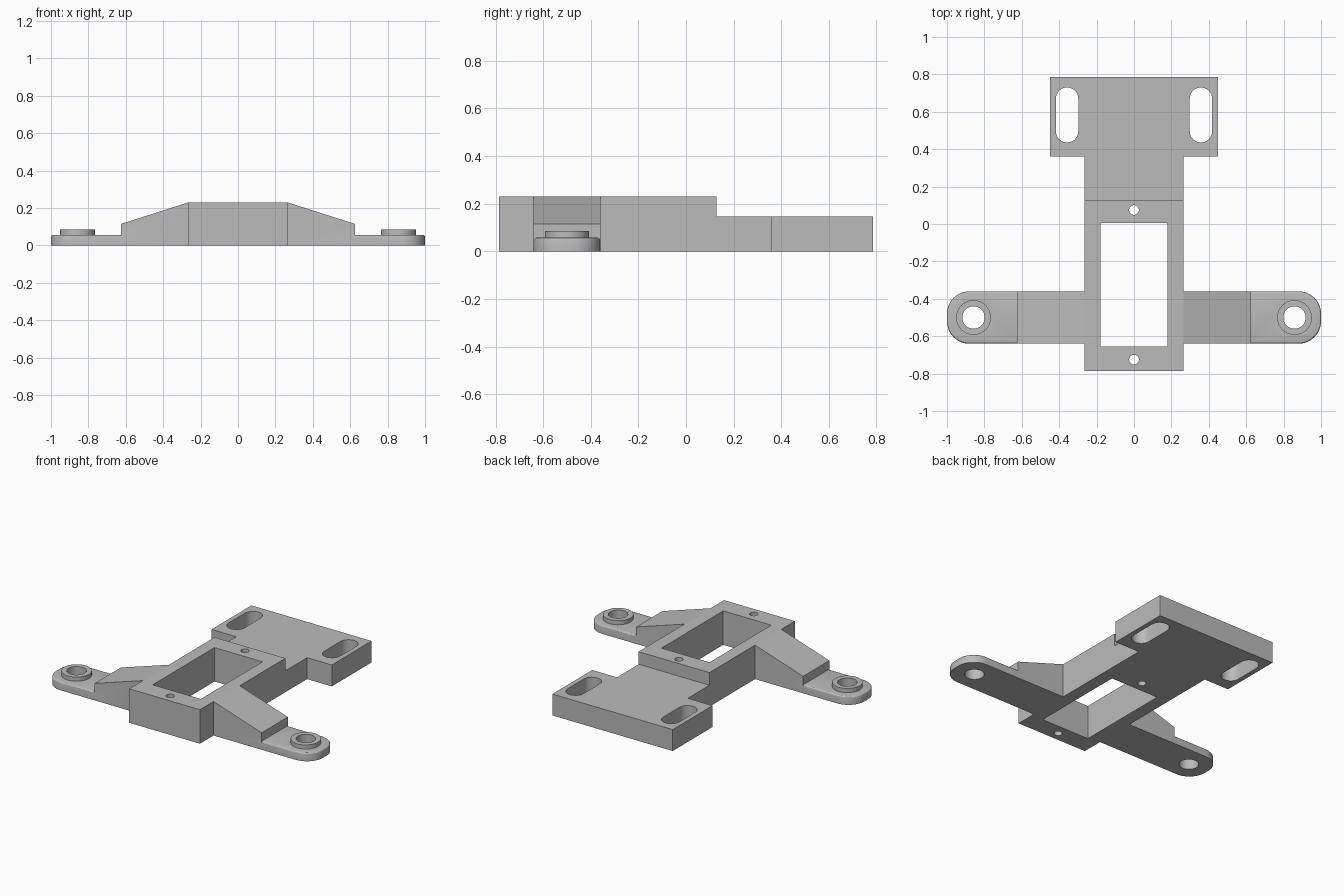
import bpy
import bmesh
from math import pi, cos, sin

if "Cube" in bpy.data.objects:
    bpy.data.objects.remove(bpy.data.objects["Cube"], do_unlink=True)

grey = bpy.data.materials.new("plain grey")
grey.use_nodes = True
colour = (0.5, 0.5, 0.5, 1)
grey.diffuse_color = colour
grey.node_tree.nodes["Principled BSDF"].inputs["Base Color"].default_value = colour


def prism(name, outline, low, high, along="z", round_top=0):
    """Extrude a flat outline along z, or along y for a side profile."""
    bm = bmesh.new()
    place = (lambda a, b, h: (a, b, h)) if along == "z" else (lambda a, b, h: (a, h, b))
    bottom = bm.faces.new([bm.verts.new(place(a, b, low)) for a, b in outline])
    geom = bmesh.ops.extrude_face_region(bm, geom=[bottom])["geom"]
    for v in geom:
        if isinstance(v, bmesh.types.BMVert):
            v.co["xyz".index(along)] = high
    if round_top:
        edges = [e for e in geom if isinstance(e, bmesh.types.BMEdge)]
        bmesh.ops.bevel(bm, geom=edges, offset=round_top, segments=3,
                        profile=0.5, affect='EDGES')
    bmesh.ops.recalc_face_normals(bm, faces=bm.faces)
    mesh = bpy.data.meshes.new(name)
    bm.to_mesh(mesh)
    bm.free()
    mesh.materials.append(grey)
    obj = bpy.data.objects.new(name, mesh)
    bpy.context.collection.objects.link(obj)
    return obj


def rect(x0, x1, y0, y1):
    return [(x0, y0), (x1, y0), (x1, y1), (x0, y1)]


def arc(x, y, r, start, end, steps):
    return [(x + r * cos(start + (end - start) * i / steps),
             y + r * sin(start + (end - start) * i / steps)) for i in range(steps + 1)]


def circle(x, y, r, steps=48):
    return arc(x, y, r, 0, 2 * pi, steps)[:-1]


def flip(points, side):
    return [(x * side, y) for x, y in points]


# Central housing
bracket = prism("servo_bracket", rect(-0.265, 0.265, -0.785, 0.128), 0, 0.23)
bracket.name = "mounting_bracket"
parts, cutters = [], []

# Rear neck and wide slotted plate
half = [(0.265, 0.0), (0.265, 0.36), (0.45, 0.36), (0.45, 0.785)]
parts.append(prism("rear_plate", half + flip(half[::-1], -1), 0, 0.145))

# Sloped arms, rounded tabs and raised collars on both sides
front, back, radius = -0.64, -0.36, 0.12
for side, label in ((1, "left"), (-1, "right")):
    ramp = [(0.22, 0), (0.625, 0), (0.625, 0.115), (0.265, 0.23), (0.22, 0.23)]
    parts.append(prism(label + "_arm", flip(ramp, side), front, back, "y"))
    tab = ([(0.4, front)]
           + arc(1 - radius, front + radius, radius, -pi / 2, 0, 12)
           + arc(1 - radius, back - radius, radius, 0, pi / 2, 12)
           + [(0.4, back)])
    parts.append(prism(label + "_tab", flip(tab, side), 0, 0.057, round_top=0.012))
    parts.append(prism(label + "_collar", circle(side * 0.858, -0.5, 0.093), 0.02, 0.085))
    cutters.append(prism(label + "_tab_hole", circle(side * 0.858, -0.5, 0.06), -0.1, 0.3))
    slot = (arc(0.358, 0.67, 0.06, 0, pi, 16) + arc(0.358, 0.496, 0.06, pi, 2 * pi, 16))
    cutters.append(prism(label + "_slot", flip(slot, side), -0.1, 0.3))

# Window and screw holes
cutters.append(prism("window", rect(-0.18, 0.18, -0.655, 0.005), -0.1, 0.3))
for y in (-0.725, 0.075):
    cutters.append(prism("screw_hole", circle(0, y, 0.026, 32), -0.1, 0.3))

# Fuse the parts, cut the openings, then keep only the finished solid
for helpers, operation in ((parts, 'UNION'), (cutters, 'DIFFERENCE')):
    for helper in helpers:
        helper.hide_render = True
        mod = bracket.modifiers.new(helper.name, 'BOOLEAN')
        mod.operation, mod.solver, mod.object = operation, 'EXACT', helper
bpy.context.view_layer.update()
graph = bpy.context.evaluated_depsgraph_get()
solid = bpy.data.meshes.new_from_object(bracket.evaluated_get(graph))
bracket.modifiers.clear()
bracket.data = solid
solid.materials.clear()
solid.materials.append(grey)
for helper in parts + cutters:
    bpy.data.objects.remove(helper, do_unlink=True)

# Smooth the round walls, keep the machined edges sharp
bpy.ops.object.select_all(action='DESELECT')
bracket.select_set(True)
bpy.context.view_layer.objects.active = bracket
bpy.ops.object.shade_smooth_by_angle(angle=pi / 10.5)
